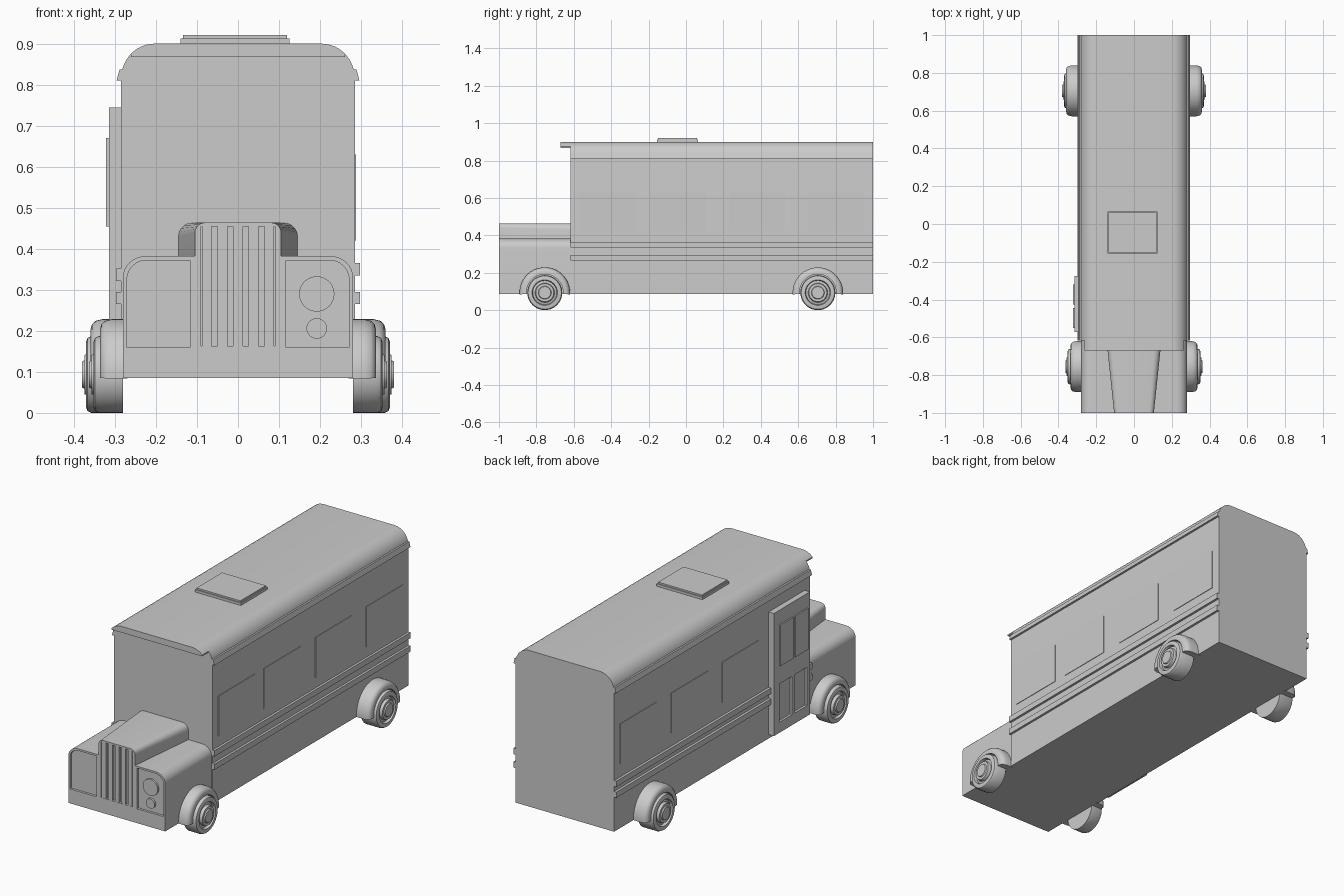
import bpy, bmesh
from math import pi, cos, sin, radians

if "Cube" in bpy.data.objects:
    bpy.data.objects.remove(bpy.data.objects["Cube"])


def finish(name, bm, smooth=False):
    bmesh.ops.recalc_face_normals(bm, faces=bm.faces)
    me = bpy.data.meshes.new(name)
    bm.to_mesh(me)
    bm.free()
    ob = bpy.data.objects.new(name, me)
    bpy.context.collection.objects.link(ob)
    bpy.ops.object.select_all(action='DESELECT')
    ob.select_set(True)
    bpy.context.view_layer.objects.active = ob
    if smooth:
        bpy.ops.object.shade_smooth_by_angle(angle=radians(35))
    return ob


def loft(name, front, back, y0, y1, smooth=False):
    """Closed solid between two x-z outlines."""
    bm = bmesh.new()
    a = [bm.verts.new((x, y0, z)) for x, z in front]
    b = [bm.verts.new((x, y1, z)) for x, z in back]
    bm.faces.new(a)
    bm.faces.new(b)
    for i in range(len(a)):
        j = (i + 1) % len(a)
        bm.faces.new((a[i], a[j], b[j], b[i]))
    return finish(name, bm, smooth)


def box(name, x0, x1, y0, y1, z0, z1):
    p = [(x0, z0), (x1, z0), (x1, z1), (x0, z1)]
    return loft(name, p, p, y0, y1)


def mirrored(half):
    return half + [(-x, z) for x, z in reversed(half)]


def corner(cx, cz, rx, rz, n=8):
    """Quarter-round from the side to the top."""
    return [(cx + rx * cos(i * pi / 2 / n), cz + rz * sin(i * pi / 2 / n)) for i in range(n + 1)]


def lathe(name, prof, side, y, z, a0, a1, steps):
    """Sweep a closed (x, radius) outline around an axle along x."""
    full = a1 - a0 > 6.28
    bm = bmesh.new()
    rings = []
    for i in range(steps if full else steps + 1):
        a = a0 + (a1 - a0) * i / steps
        rings.append([bm.verts.new((side * x, y + r * cos(a), z + r * sin(a))) for x, r in prof])
    n = len(prof)
    for i in range(steps):
        p, q = rings[i], rings[(i + 1) % len(rings)]
        for k in range(n):
            m = (k + 1) % n
            bm.faces.new((p[k], p[m], q[m], q[k]))
    if not full:
        bm.faces.new(rings[0])
        bm.faces.new(rings[-1])
    bmesh.ops.remove_doubles(bm, verts=bm.verts, dist=1e-5)
    return finish(name, bm, True)


def cut(target, cutter):
    cutter.hide_render = True
    bpy.context.view_layer.objects.active = target
    m = target.modifiers.new("cut", 'BOOLEAN')
    m.operation, m.solver, m.object = 'DIFFERENCE', 'EXACT', cutter
    bpy.ops.object.modifier_apply(modifier=m.name)
    bpy.data.objects.remove(cutter, do_unlink=True)


# Passenger body with rounded roof shoulders
roof = corner(0.205, 0.815, 0.08, 0.085)
body = mirrored([(0.285, 0.085)] + roof)
loft("body", body, body, -0.617, 1.0, True)

# Front roof visor: the roof outline above z = 0.868
visor = mirrored([(0.261, 0.868)] + [p for p in roof if p[1] > 0.87])
loft("roof_visor", visor, visor, -0.67, -0.60, True)

# Gutters, flaring outward at the bottom
for s in (-1, 1):
    g = [(s * 0.27, 0.81), (s * 0.296, 0.81), (s * 0.289, 0.837), (s * 0.27, 0.84)]
    loft("gutter", g, g, -0.617, 1.0)

# Roof hatch
box("roof_hatch", -0.14, 0.125, -0.155, 0.065, 0.89, 0.913)
box("roof_hatch_lid", -0.134, 0.119, -0.15, 0.06, 0.91, 0.921)

# Nose with front wings, and tapered centre hood
wing = mirrored([(0.28, 0.085)] + corner(0.225, 0.332, 0.055, 0.05))
nose = loft("nose", wing, wing, -1.0, -0.61, True)
h_front = mirrored([(0.105, 0.37)] + corner(0.08, 0.44, 0.025, 0.024, 5))
h_back = mirrored([(0.146, 0.37)] + corner(0.11, 0.43, 0.036, 0.034, 5))
hood = loft("hood", h_front, h_back, -1.0, -0.61, True)

# Recessed lamp panels
for s in (-1, 1):
    p = [(0.117, 0.16), (0.271, 0.16)] + corner(0.223, 0.325, 0.048, 0.047, 6) + [(0.117, 0.372)]
    p = [(s * x, z) for x, z in p]
    cut(nose, loft("cutter", p, p, -1.05, -0.988))

# Recessed grille with upright bars
cut(nose, box("cutter", -0.09, 0.09, -1.05, -0.985, 0.163, 0.45))
cut(hood, box("cutter", -0.09, 0.09, -1.05, -0.985, 0.163, 0.455))
for i in range(5):
    x = (i - 2) * 0.038
    box("grille_bar", x - 0.012, x + 0.012, -0.999, -0.98, 0.163, 0.456)

# Lamps on the right wing
for z, r in ((0.29, 0.043), (0.206, 0.025)):
    c = [(0.192 + r * cos(i * pi / 16), z + r * sin(i * pi / 16)) for i in range(32)]
    loft("lamp", c, c, -0.998, -0.98, True)

# Side rub rails (left ones stop for the door)
for z in (0.265, 0.335):
    box("right_rub_rail", 0.28, 0.297, -0.617, 1.0, z, z + 0.03)
for z in (0.265, 0.322):
    box("left_rub_rail", -0.298, -0.28, -0.275, 1.0, z, z + 0.03)
    box("left_rub_rail_front", -0.298, -0.28, -0.617, -0.57, z, z + 0.03)

# Side windows: four on the right, three on the left
for y in (-0.57, -0.195, 0.23, 0.65):
    box("right_window", 0.28, 0.288, y, y + 0.30, 0.42, 0.63)
for y in (-0.19, 0.23, 0.65):
    box("left_window", -0.288, -0.28, y, y + 0.30, 0.42, 0.63)

# Entry door with raised upper panes and recessed lower panes
door = box("door", -0.315, -0.28, -0.572, -0.275, 0.105, 0.745)
for y0, y1 in ((-0.55, -0.445), (-0.425, -0.32)):
    cut(door, box("cutter", -0.35, -0.303, y0, y1, 0.16, 0.36))
    box("door_window", -0.322, -0.31, y0, y1, 0.455, 0.67)

# Wheels with stepped hubs, and rounded arch fenders
for y, t, hub, f in ((-0.755, 0.352, 0.363, 0.336), (0.705, 0.37, 0.38, 0.359)):
    tyre = [(0.28, 0), (0.28, 0.0935), (t - 0.012, 0.0935), (t - 0.003, 0.089), (t, 0.08), (t, 0.068),
            (t - 0.014, 0.064), (t - 0.010, 0.052), (hub - 0.006, 0.048), (hub - 0.006, 0.035),
            (hub, 0.032), (hub, 0)]
    arch = [(0.27, 0.098), (0.27, 0.135), (f - 0.028, 0.135), (f - 0.012, 0.131), (f - 0.003, 0.123),
            (f, 0.112), (f, 0.098)]
    for s in (-1, 1):
        lathe("wheel", tyre, s, y, 0.0935, 0, 2 * pi, 40)
        lathe("fender", arch, s, y, 0.0935, -0.07, pi + 0.07, 28)
